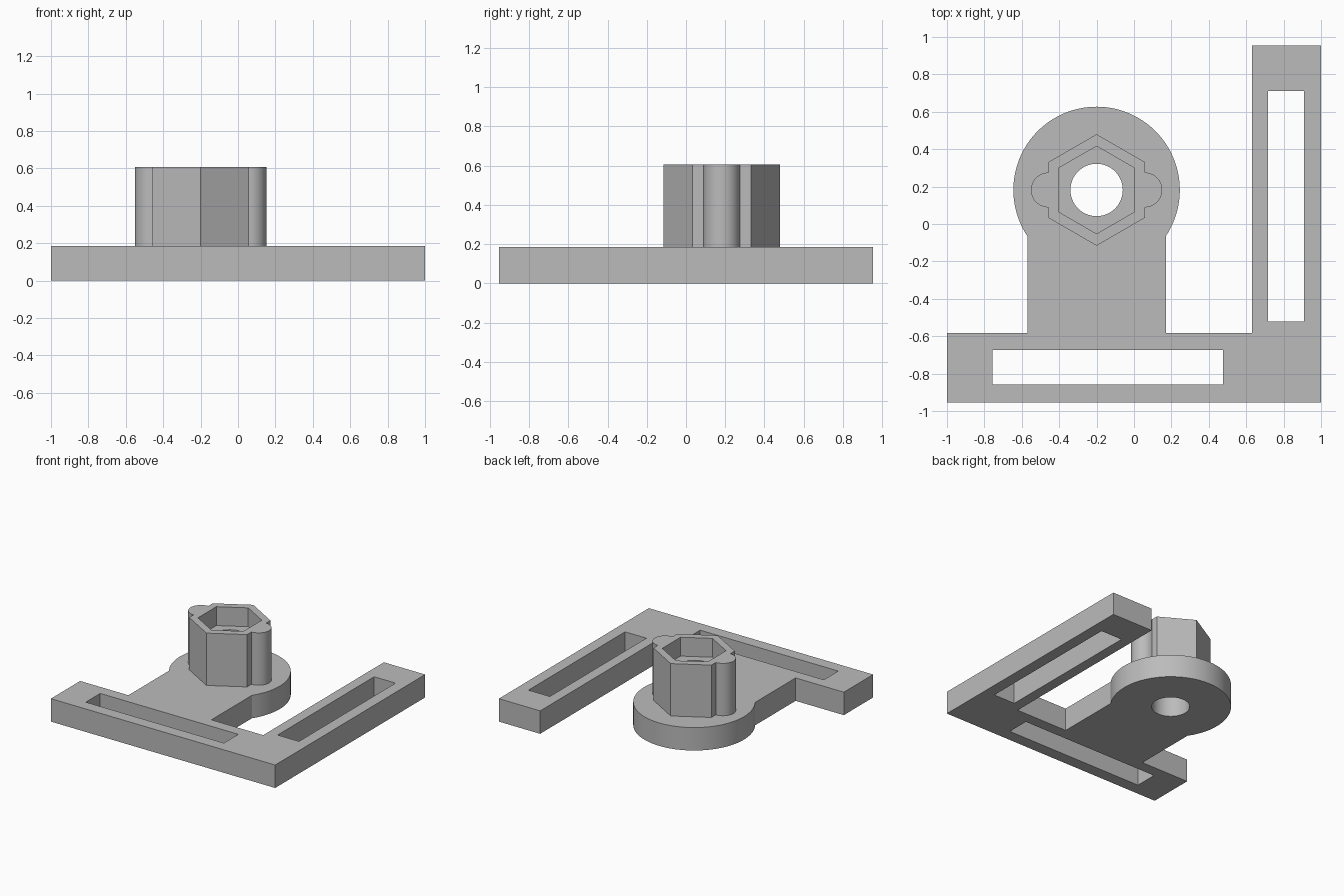
import bpy, bmesh
from math import pi, cos, sin, acos, asin

if "Cube" in bpy.data.objects:
    bpy.data.objects.remove(bpy.data.objects["Cube"])

CX, CY = -0.20, 0.182          # axis of the hub
PLATE, TOP, LEDGE = 0.185, 0.607, 0.455

grey = bpy.data.materials.new("plain grey")
grey.use_nodes = True
grey.diffuse_color = (0.5, 0.5, 0.5, 1)
grey.node_tree.nodes["Principled BSDF"].inputs["Base Color"].default_value = (0.5, 0.5, 0.5, 1)


def arc(r, start, end, n, x=CX, y=CY):
    return [(x + r * cos(start + (end - start) * i / n),
             y + r * sin(start + (end - start) * i / n)) for i in range(n + 1)]


def prism(name, outline, z0, z1):
    """Extrude a counter-clockwise outline from z0 to z1."""
    bm = bmesh.new()
    face = bm.faces.new([bm.verts.new((x, y, z0)) for x, y in outline])
    new = bmesh.ops.extrude_face_region(bm, geom=[face], use_keep_orig=True)["geom"]
    verts = [v for v in new if isinstance(v, bmesh.types.BMVert)]
    bmesh.ops.translate(bm, verts=verts, vec=(0, 0, z1 - z0))
    bmesh.ops.recalc_face_normals(bm, faces=bm.faces)
    mesh = bpy.data.meshes.new(name)
    bm.to_mesh(mesh)
    bm.free()
    mesh.materials.append(grey)
    obj = bpy.data.objects.new(name, mesh)
    bpy.context.collection.objects.link(obj)
    return obj


def box_outline(x0, x1, y0, y1):
    return [(x0, y0), (x1, y0), (x1, y1), (x0, y1)]


def finish(obj, cutters):
    """Cut the openings, then smooth the round walls."""
    bpy.ops.object.select_all(action='DESELECT')
    obj.select_set(True)
    bpy.context.view_layer.objects.active = obj
    for c in cutters:
        mod = obj.modifiers.new("cut", 'BOOLEAN')
        mod.operation, mod.solver, mod.object = 'DIFFERENCE', 'EXACT', c
        bpy.ops.object.modifier_apply(modifier=mod.name)
    bpy.ops.object.shade_smooth_by_angle(angle=pi / 9)


# Cutters: round bore, hexagonal nut socket and the two adjustment slots
bore = prism("bore_cutter", arc(0.14, 0, 2 * pi, 64)[:-1], -0.1, 0.8)
socket = prism("socket_cutter", arc(0.234, pi / 6, pi / 6 + 2 * pi, 6)[:-1], LEDGE, 0.8)
slot_front = prism("front_slot_cutter", box_outline(-0.757, 0.475, -0.858, -0.674), -0.1, 0.4)
slot_side = prism("side_slot_cutter", box_outline(0.717, 0.908, -0.52, 0.71), -0.1, 0.4)

# Base plate: L-shaped bars with a neck running to a round pad
R, HALF = 0.445, 0.37
a = acos(HALF / R)
plate = [(-1, -0.955), (1, -0.955), (1, 0.955), (0.632, 0.955), (0.632, -0.582), (CX + HALF, -0.582)]
plate += arc(R, -a, pi + a, 80)
plate += [(CX - HALF, -0.582), (-1, -0.582)]
base_plate = prism("base_plate", plate, 0, PLATE)

# Hub: hexagonal post with a rounded rib on its left and right sides
H, RIB = 0.298, 0.093
flat = H * cos(pi / 6)
hub = []
for side in (0, pi):
    s = 1 if side == 0 else -1
    hub += arc(H, side - pi / 6, side - pi / 6, 1)[:1]
    hub += arc(RIB, side - pi / 2, side + pi / 2, 24, x=CX + s * flat)
    hub += arc(H, side + pi / 6, side + pi / 2, 1)
hub_post = prism("hub_post", hub, PLATE, TOP)

finish(base_plate, [bore, slot_front, slot_side])
finish(hub_post, [bore, socket])
for cutter in (bore, socket, slot_front, slot_side):
    bpy.data.objects.remove(cutter)
